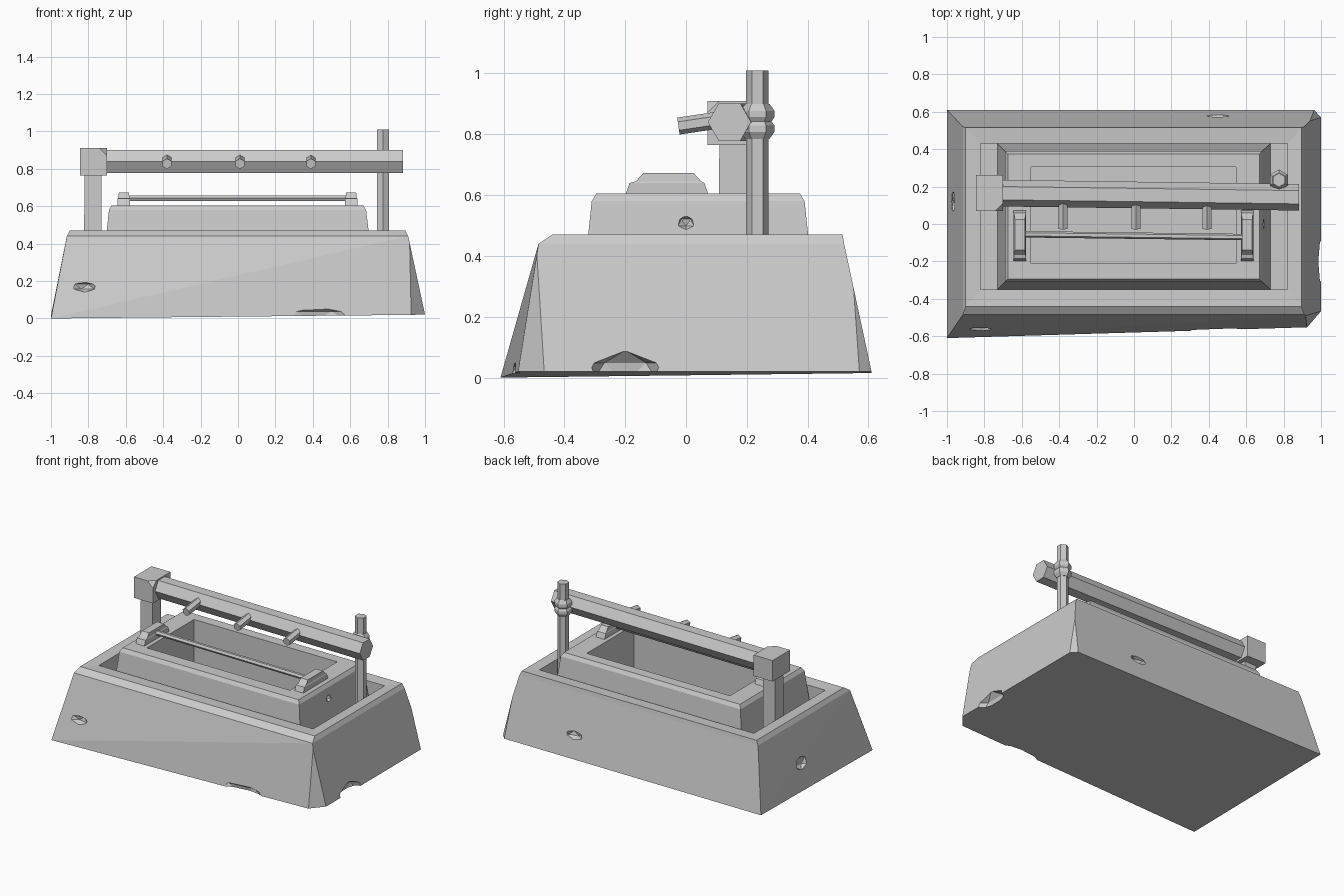
import bpy, bmesh, math
from mathutils import Vector

if "Cube" in bpy.data.objects:
    bpy.data.objects.remove(bpy.data.objects["Cube"])

GREY = (0.6, 0.6, 0.6, 1)
stone = bpy.data.materials.new("plain grey")
stone.use_nodes = True
stone.diffuse_color = GREY
stone.node_tree.nodes["Principled BSDF"].inputs["Base Color"].default_value = GREY


def finish(name, bm):
    bmesh.ops.recalc_face_normals(bm, faces=bm.faces)
    mesh = bpy.data.meshes.new(name)
    bm.to_mesh(mesh)
    bm.free()
    mesh.materials.append(stone)
    obj = bpy.data.objects.new(name, mesh)
    bpy.context.collection.objects.link(obj)
    return obj


def rect(x0, x1, y0, y1, z):
    return [(x0, y0, z), (x1, y0, z), (x1, y1, z), (x0, y1, z)]


def loft(rings):
    """Skin a stack of equal-sided rings and cap both ends."""
    bm = bmesh.new()
    loops = [[bm.verts.new(p) for p in ring] for ring in rings]
    n = len(loops[0])
    for a, b in zip(loops, loops[1:]):
        for i in range(n):
            j = (i + 1) % n
            bm.faces.new((a[i], a[j], b[j], b[i]))
    bm.faces.new(loops[0])
    bm.faces.new(loops[-1])
    return bm


def chip(bm, point, normal):
    """Break off everything beyond a plane and close the break."""
    cut = bmesh.ops.bisect_plane(bm, geom=bm.verts[:] + bm.edges[:] + bm.faces[:],
                                 plane_co=point, plane_no=normal, clear_outer=True)
    edges = [e for e in cut["geom_cut"] if isinstance(e, bmesh.types.BMEdge)]
    bmesh.ops.holes_fill(bm, edges=edges, sides=0)


def dent(obj, spots):
    """Carve small four-sided nicks: each spot is a centre and half sizes."""
    for centre, size in spots:
        bm = bmesh.new()
        bmesh.ops.create_icosphere(bm, subdivisions=1, radius=1)
        for v in bm.verts:
            v.co = Vector(centre) + v.co * Vector(size)
        cutter = finish("nick_cutter", bm)
        cutter.hide_render = True
        mod = obj.modifiers.new("nick", "BOOLEAN")
        mod.operation = "DIFFERENCE"
        mod.solver = "EXACT"
        mod.object = cutter
        bpy.context.view_layer.objects.active = obj
        bpy.ops.object.modifier_apply(modifier=mod.name)
        bpy.data.objects.remove(cutter)


def prism(name, start, end, radius, sides=6, turn=0.0, swell=None):
    """Straight faceted bar; swell lists (fraction, radius factor) along it."""
    start, end = Vector(start), Vector(end)
    axis = (end - start).normalized()
    up = Vector((0, 0, 1)) if abs(axis.z) < 0.9 else Vector((0, 1, 0))
    side = axis.cross(up).normalized()
    up = side.cross(axis)
    rings = []
    for t, f in swell or [(0, 1), (1, 1)]:
        c = start.lerp(end, t)
        angles = [turn + math.tau * i / sides for i in range(sides)]
        rings.append([c + (side * math.cos(a) + up * math.sin(a)) * radius * f
                      for a in angles])
    return finish(name, loft(rings))


# Outer tub: sloped walls, worn front lip and an open well
bottom = [(-1, -0.61, 0), (1, -0.55, 0.02), (1, 0.61, 0.02), (-1, 0.61, 0.015)]
bm = loft([bottom,
           rect(-0.915, 0.91, -0.485, 0.52, 0.44),
           rect(-0.9, 0.895, -0.44, 0.515, 0.47),
           rect(-0.82, 0.82, -0.35, 0.43, 0.465),
           rect(-0.82, 0.82, -0.35, 0.43, 0.2)])
bmesh.ops.triangulate(bm, faces=[f for f in bm.faces if len(f.verts) > 3])
chip(bm, (0.945, -0.515, 0.1), (0.75, -0.65, 0.12))
chip(bm, (0.95, 0.57, 0.2), (0.72, 0.66, 0.2))
tub = finish("outer_tub", bm)
dent(tub, [((-0.82, -0.57, 0.17), (0.07, 0.04, 0.03)),
           ((0.45, 0.585, 0.17), (0.07, 0.04, 0.03)),
           ((-0.965, 0.12, 0.18), (0.03, 0.06, 0.05)),
           ((0.45, -0.59, 0.01), (0.19, 0.06, 0.06)),
           ((0.99, -0.2, 0.015), (0.05, 0.13, 0.075))])

# Inner basin with a broad rim, standing in the well
bm = loft([rect(-0.73, 0.73, -0.35, 0.43, 0.2),
           rect(-0.69, 0.685, -0.31, 0.39, 0.58),
           rect(-0.675, 0.67, -0.295, 0.375, 0.605),
           rect(-0.55, 0.545, -0.21, 0.305, 0.605),
           rect(-0.55, 0.545, -0.21, 0.305, 0.25)])
basin = finish("inner_basin", bm)
dent(basin, [((0.7, 0.0, 0.51), (0.03, 0.03, 0.025))])

# Rod and its two stepped rests on the basin rim
for side, x in (("left", 0.605), ("right", -0.61)):
    finish(side + "_rod_rest", loft([
        rect(x - 0.033, x + 0.033, -0.2, 0.075, 0.6),
        rect(x - 0.033, x + 0.033, -0.185, 0.06, 0.64),
        rect(x - 0.03, x + 0.03, -0.165, 0.05, 0.645),
        rect(x - 0.027, x + 0.027, -0.14, 0.025, 0.673)]))
prism("thin_rod", (-0.6, -0.055, 0.643), (0.6, -0.07, 0.643), 0.017)

# Square post carrying the beam block
finish("right_post", loft([rect(-0.825, -0.73, 0.105, 0.205, 0.2),
                           rect(-0.82, -0.73, 0.11, 0.2, 0.8)]))
bm = loft([rect(-0.845, -0.7, 0.07, 0.262, 0.765),
           rect(-0.845, -0.7, 0.07, 0.262, 0.91)])
chip(bm, (-0.71, 0.085, 0.895), (1, -1, 1))
finish("beam_block", bm)

# Faceted beam with three pegs
prism("cross_beam", (-0.72, 0.165, 0.84), (0.882, 0.143, 0.84), 0.071)
for i, x in enumerate((-0.38, 0.01, 0.39)):
    prism("beam_peg_%d" % (i + 1), (x, 0.13, 0.85), (x, -0.025, 0.827), 0.028,
          turn=math.pi / 6)

# Six-sided post with a ringed collar gripping the beam
prism("left_post", (0.775, 0.235, 0.2), (0.775, 0.235, 1.01), 0.037,
      turn=math.pi / 6)
prism("post_collar", (0.775, 0.235, 0.785), (0.775, 0.235, 0.9), 0.04,
      turn=math.pi / 6,
      swell=[(0, 1), (0.2, 1.4), (0.38, 1.4), (0.5, 1.15),
             (0.62, 1.4), (0.8, 1.4), (1, 1)])
